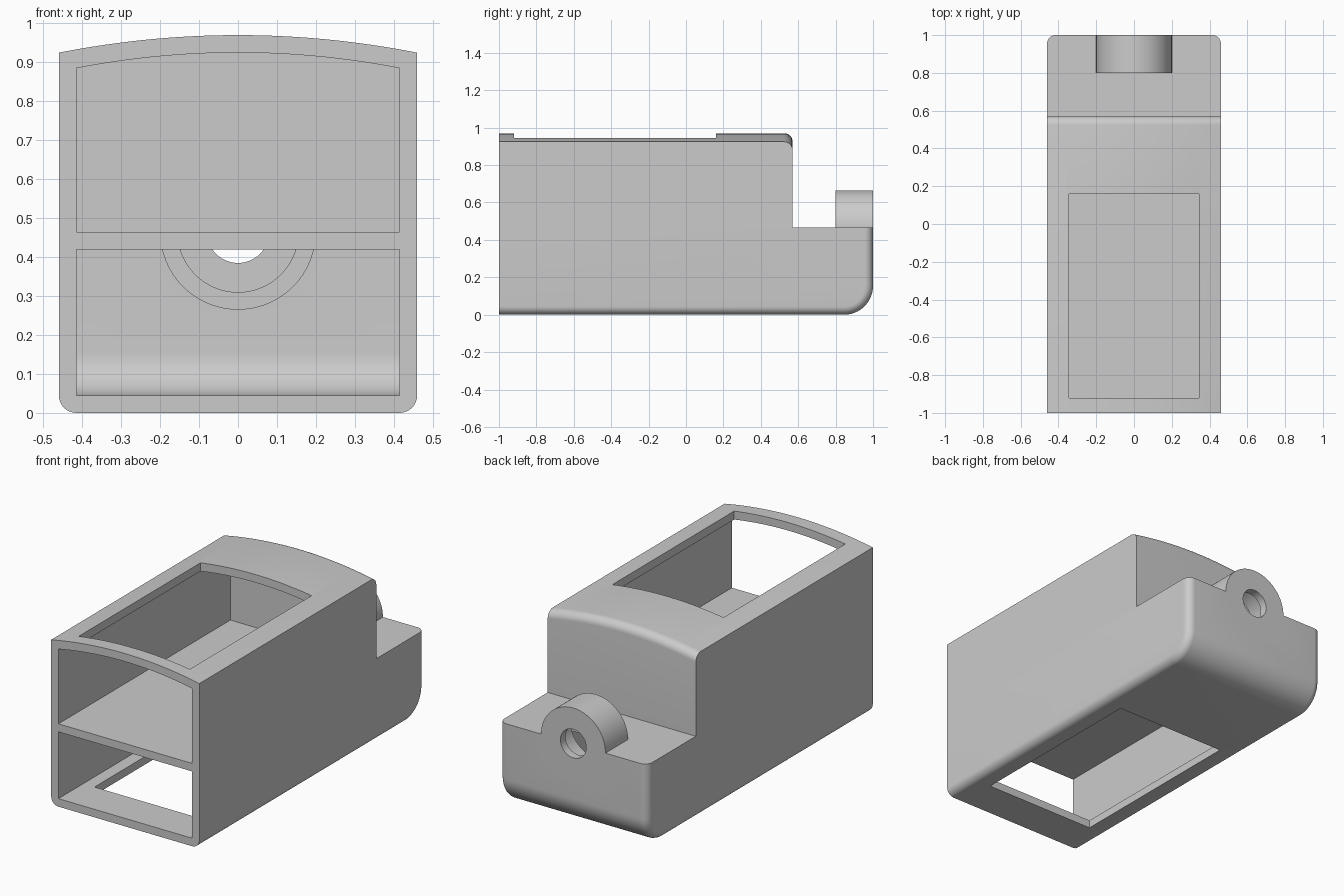
import bpy, bmesh
from math import sin, cos, pi, radians
from mathutils import Vector

cube = bpy.data.objects.get("Cube")
if cube:
    bpy.data.objects.remove(cube)

HALF, WALL = 0.46, 0.045      # half width, wall thickness
DECK, STEP = 0.465, 0.57      # deck height, back of the tall part

grey = bpy.data.materials.new("plain grey")
grey.use_nodes = True
grey.diffuse_color = (0.6, 0.6, 0.6, 1)
grey.node_tree.nodes["Principled BSDF"].inputs["Base Color"].default_value = (0.6, 0.6, 0.6, 1)


def make(name, bm):
    bmesh.ops.recalc_face_normals(bm, faces=bm.faces[:])
    mesh = bpy.data.meshes.new(name)
    bm.to_mesh(mesh)
    bm.free()
    mesh.materials.append(grey)
    ob = bpy.data.objects.new(name, mesh)
    bpy.context.collection.objects.link(ob)
    return ob


def prism(points, axis, low, high):
    """Extrude a closed outline along x (points are y, z) or y (points are x, z)."""
    bm = bmesh.new()
    place = (lambda a, b: (low, a, b)) if axis == "x" else (lambda a, b: (a, low, b))
    face = bm.faces.new([bm.verts.new(place(a, b)) for a, b in points])
    out = bmesh.ops.extrude_face_region(bm, geom=[face])
    shift = Vector((high - low, 0, 0)) if axis == "x" else Vector((0, high - low, 0))
    bmesh.ops.translate(bm, vec=shift, verts=[v for v in out["geom"] if isinstance(v, bmesh.types.BMVert)])
    return bm


def round_edges(bm, rule, radius):
    edges = [e for e in bm.edges if rule(*[v.co for v in e.verts])]
    bmesh.ops.bevel(bm, geom=edges, offset=radius, segments=8, profile=0.5,
                    affect="EDGES", clamp_overlap=False)


def box(x, y0, y1, z0, z1):
    return prism([(y0, z0), (y1, z0), (y1, z1), (y0, z1)], "x", -x, x)


def tub_outline(front, back, bottom, top, radius):
    arc = [(back - radius + radius * sin(t), bottom + radius - radius * cos(t))
           for t in [i * pi / 32 for i in range(17)]]
    return [(front, bottom)] + arc + [(back, top), (front, top)]


def arch_outline(half, bottom, crown, rise):
    xs = [half * (1 - i / 16) for i in range(33)]
    return [(-half, bottom), (half, bottom)] + [(x, crown - rise * (x / half) ** 2) for x in xs]


def lathe(profile, steps=96):
    """Closed (radius, y) outline turned about the lug axis."""
    bm = bmesh.new()
    rings = [[bm.verts.new((r * cos(t), y, DECK + r * sin(t))) for r, y in profile]
             for t in [2 * pi * i / steps for i in range(steps)]]
    n = len(profile)
    for i in range(steps):
        a, b = rings[i], rings[(i + 1) % steps]
        for j in range(n):
            k = (j + 1) % n
            bm.faces.new((a[j], a[k], b[k], b[j]))
    return bm


def cut(ob, bm):
    tool = make("cutter", bm)
    tool.hide_render = True
    mod = ob.modifiers.new("cut", "BOOLEAN")
    mod.operation, mod.solver, mod.object = "DIFFERENCE", "EXACT", tool
    bpy.context.view_layer.objects.active = ob
    bpy.ops.object.modifier_apply(modifier=mod.name)
    bpy.data.objects.remove(tool)


# lower tray with rounded underside and deck
bm = prism(tub_outline(-1, 1, 0, DECK, 0.155), "x", -HALF, HALF)
round_edges(bm, lambda a, b: abs(a.x - b.x) < 1e-4
            and not (a.z > DECK - 1e-3 and b.z > DECK - 1e-3)
            and not (a.y < -0.999 and b.y < -0.999), WALL)
lower_tray = make("lower_tray", bm)
cut(lower_tray, prism(tub_outline(-1.2, 1 - WALL, WALL, DECK - WALL, 0.11),
                      "x", WALL - HALF, HALF - WALL))
cut(lower_tray, box(0.345, -0.78, 0.3, -0.2, 0.2))
# seat for the lug
seat = prism([(0.199 * cos(i * pi / 48), DECK + 0.199 * sin(i * pi / 48)) for i in range(96)],
             "y", 0.801, 1.2)
cut(lower_tray, seat)

# tall housing with arched roof
bm = prism(arch_outline(HALF, DECK, 0.97, 0.045), "y", -1, STEP)
round_edges(bm, lambda a, b: min(a.y, b.y) > STEP - 1e-3 and min(a.z, b.z) > 0.9, WALL)
upper_housing = make("upper_housing", bm)
cut(upper_housing, prism(arch_outline(HALF - WALL, 0.3, 0.925, 0.04), "y", -1.2, STEP - WALL))
cut(upper_housing, box(0.345, -0.92, 0.16, 0.7, 1.2))

# hollow round lug with a hole through its back cap
lug = make("cable_lug", lathe([(0.2, 0.8), (0.2, 1), (0.08, 1), (0.08, 1 - WALL),
                               (0.155, 1 - WALL), (0.155, 0.8)]))

for ob in (lower_tray, upper_housing, lug):
    ob.data.shade_smooth()
    ob.data.set_sharp_from_angle(angle=radians(30))
